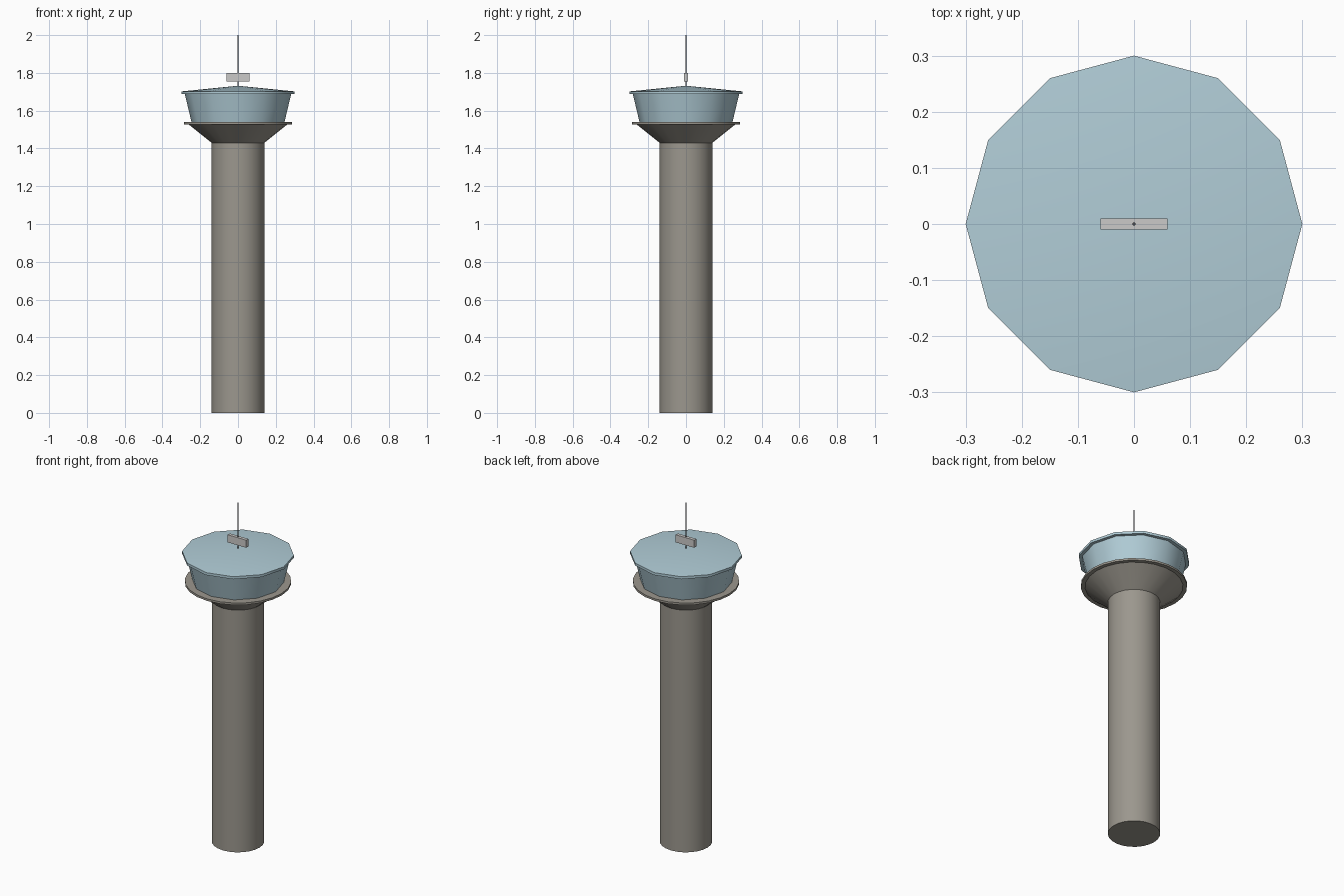
import bpy
import bmesh
from math import cos, sin, pi, radians

cube = bpy.data.objects.get("Cube")
if cube:
    bpy.data.objects.remove(cube, do_unlink=True)


def material(name, rgb):
    mat = bpy.data.materials.new(name)
    mat.use_nodes = True
    colour = (*rgb, 1)
    mat.diffuse_color = colour
    mat.node_tree.nodes["Principled BSDF"].inputs["Base Color"].default_value = colour
    return mat


concrete = material("warm grey concrete", (0.33, 0.31, 0.27))
glass = material("pale blue glass", (0.44, 0.61, 0.68))
light_metal = material("light grey metal", (0.6, 0.59, 0.58))
dark_metal = material("dark grey metal", (0.07, 0.07, 0.08))


def add_object(name, bm, mat):
    bmesh.ops.recalc_face_normals(bm, faces=bm.faces)
    mesh = bpy.data.meshes.new(name)
    bm.to_mesh(mesh)
    bm.free()
    mesh.materials.append(mat)
    obj = bpy.data.objects.new(name, mesh)
    bpy.context.collection.objects.link(obj)
    return obj


def lathe(name, profile, sides, mat):
    """Turn (radius, height) points round z; radius 0 makes a tip, other ends are capped."""
    bm = bmesh.new()
    rings = []
    for r, z in profile:
        count = sides if r else 1
        rings.append([bm.verts.new((r * cos(2 * pi * i / sides), r * sin(2 * pi * i / sides), z))
                      for i in range(count)])
    for low, high in zip(rings, rings[1:]):
        for i in range(sides):
            j = (i + 1) % sides
            if len(high) == 1:
                bm.faces.new((low[i], low[j], high[0]))
            else:
                bm.faces.new((low[i], low[j], high[j], high[i]))
    for ring in (rings[0], rings[-1]):
        if len(ring) > 1:
            bm.faces.new(ring)
    obj = add_object(name, bm, mat)
    bpy.ops.object.select_all(action="DESELECT")
    obj.select_set(True)
    bpy.context.view_layer.objects.active = obj
    bpy.ops.object.shade_smooth_by_angle(angle=radians(35))
    return obj


# Tower body
lathe("shaft", [(0.14, 0), (0.14, 1.435)], 24, concrete)
lathe("flared_collar", [(0.14, 1.43), (0.265, 1.53)], 24, concrete)
lathe("walkway", [(0.285, 1.528), (0.285, 1.54)], 24, concrete)

# Control cab and shallow roof
lathe("cab_windows", [(0.245, 1.535), (0.282, 1.69)], 12, glass)
lathe("roof", [(0.3, 1.687), (0.3, 1.702), (0, 1.732)], 12, glass)

# Mast and radar bar
lathe("mast", [(0.003, 1.72), (0.003, 2)], 8, dark_metal)
bar = bmesh.new()
bmesh.ops.create_cube(bar, size=1)
bmesh.ops.scale(bar, vec=(0.12, 0.02, 0.045), verts=bar.verts)
bmesh.ops.translate(bar, vec=(0, 0, 1.776), verts=bar.verts)
add_object("radar_bar", bar, light_metal)
